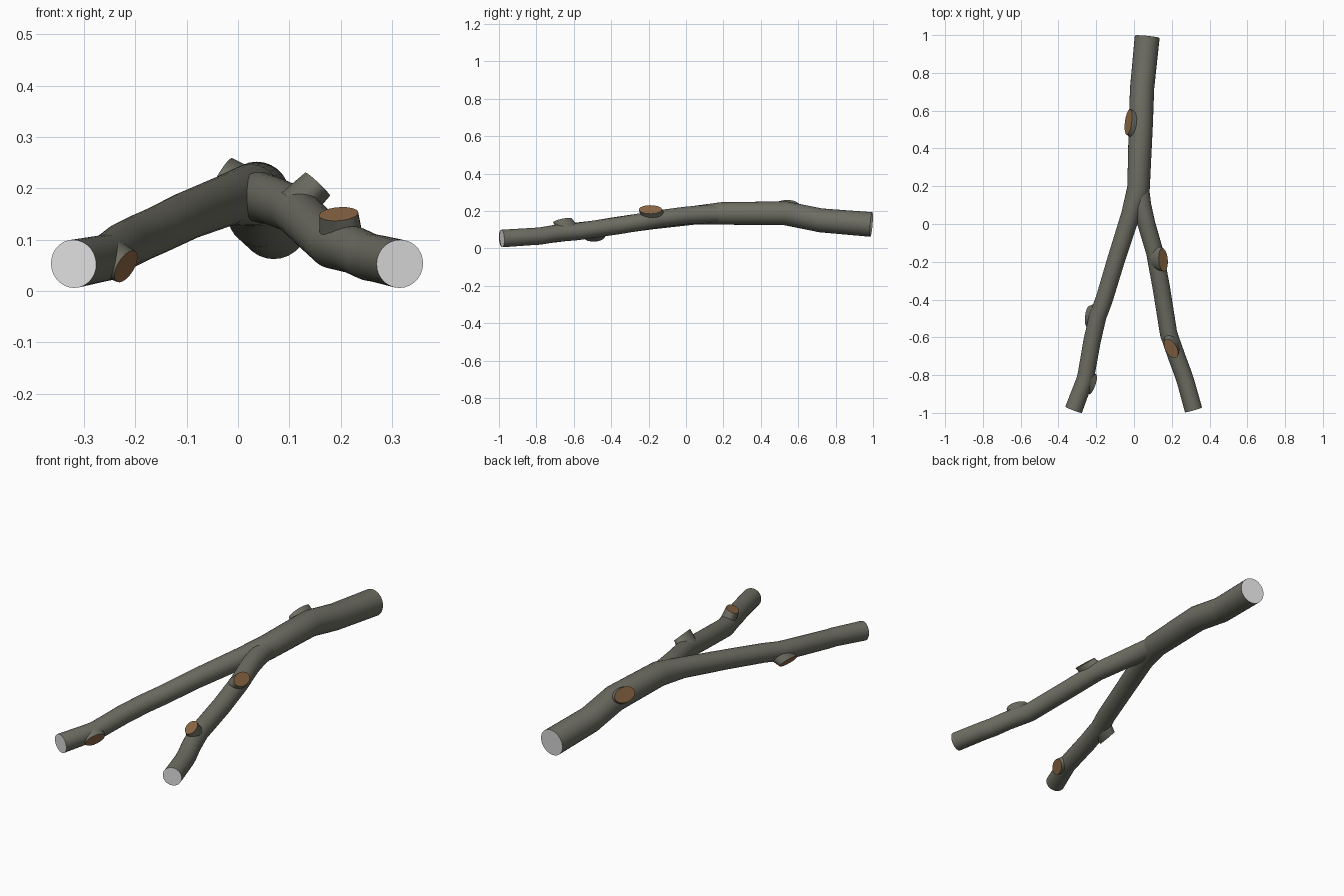
import bpy, bmesh, math
from mathutils import Vector

if "Cube" in bpy.data.objects:
    bpy.data.objects.remove(bpy.data.objects["Cube"])

def mat(name, rgb):
    m = bpy.data.materials.new(name)
    m.diffuse_color = (*rgb, 1)
    m.use_nodes = True
    m.node_tree.nodes["Principled BSDF"].inputs["Base Color"].default_value = m.diffuse_color
    return m

BARK = mat("grey bark", (0.155, 0.155, 0.125))
CUT = mat("brown cut wood", (0.27, 0.14, 0.06))
END = mat("pale end", (0.8, 0.8, 0.8))

def loft(name, rings, mats, cap_start, cap_end):
    """Skin a list of vertex rings; caps use material slot 1."""
    bm = bmesh.new()
    vr = [[bm.verts.new(p) for p in r] for r in rings]
    n = len(vr[0])
    for a, b in zip(vr, vr[1:]):
        for i in range(n):
            bm.faces.new((a[i], a[(i + 1) % n], b[(i + 1) % n], b[i]))
    if cap_start:
        bm.faces.new(vr[0][::-1]).material_index = 1
    if cap_end:
        bm.faces.new(vr[-1]).material_index = 1
    bmesh.ops.recalc_face_normals(bm, faces=bm.faces)
    me = bpy.data.meshes.new(name)
    bm.to_mesh(me)
    bm.free()
    for m in mats:
        me.materials.append(m)
    ob = bpy.data.objects.new(name, me)
    bpy.context.collection.objects.link(ob)
    bpy.context.view_layer.objects.active = ob
    ob.select_set(True)
    bpy.ops.object.shade_smooth_by_angle(angle=math.radians(40))
    ob.select_set(False)

def ellipse(c, u, v, a, b, n):
    return [c + u * (a * math.cos(2 * math.pi * i / n)) + v * (b * math.sin(2 * math.pi * i / n))
            for i in range(n)]

def branch(name, pts, cap_start):
    """Round tube through points (x, y, z, radius)."""
    P = [Vector(p[:3]) for p in pts]
    rings = []
    for i, p in enumerate(P):
        t = Vector((0, 0, 0))
        if i > 0:
            t += (p - P[i - 1]).normalized()
        if i < len(P) - 1:
            t += (P[i + 1] - p).normalized()
        t.normalize()
        u = t.cross(Vector((0, 0, 1))).normalized()
        rings.append(ellipse(p, u, u.cross(t), pts[i][3], pts[i][3], 28))
    loft(name, rings, [BARK, END], cap_start, True)

def stub(name, cap, normal, along, a, b, depth=0.06):
    """Sawn-off twig: flared bark sides and a flat brown oval cut."""
    c, n, t = Vector(cap), Vector(normal).normalized(), Vector(along)
    t = (t - n * t.dot(n)).normalized()
    v = n.cross(t)
    rings = [ellipse(c - n * depth - t * 0.02, t, v, a * 1.1, b * 1.15, 20),
             ellipse(c, t, v, a, b, 20)]
    loft(name, rings, [BARK, CUT], False, True)

# Trunk running on into the left fork
branch("trunk_and_left_fork", [
    (0.07, 0.991, 0.128, 0.066), (0.043, 0.72, 0.150, 0.064), (0.036, 0.53, 0.188, 0.064),
    (0.024, 0.19, 0.187, 0.060), (-0.018, 0.05, 0.178, 0.050), (-0.098, -0.20, 0.147, 0.047),
    (-0.158, -0.40, 0.118, 0.046), (-0.192, -0.49, 0.103, 0.046), (-0.222, -0.62, 0.088, 0.046),
    (-0.252, -0.79, 0.066, 0.045), (-0.262, -0.83, 0.064, 0.045), (-0.32, -0.984, 0.053, 0.047)], True)

# Right fork
branch("right_fork", [
    (0.027, 0.25, 0.185, 0.045), (0.042, 0.10, 0.183, 0.049), (0.066, 0.0, 0.176, 0.047),
    (0.110, -0.15, 0.158, 0.046), (0.145, -0.34, 0.125, 0.046), (0.183, -0.58, 0.090, 0.046),
    (0.225, -0.70, 0.080, 0.046), (0.255, -0.78, 0.066, 0.046), (0.272, -0.83, 0.063, 0.046),
    (0.315, -0.984, 0.053, 0.047)], False)

# Sawn twig stubs
stub("trunk_stub", (-0.030, 0.54, 0.228), (-0.85, 0.1, 0.5), (0, 1, 0.1), 0.068, 0.036)
stub("right_upper_stub", (0.155, -0.19, 0.208), (0.69, 0.05, 0.72), (0.1, -1, 0), 0.062, 0.033)
stub("right_lower_stub", (0.196, -0.66, 0.150), (-0.25, -0.28, 0.92), (0.5, -1, 0), 0.056, 0.032)
stub("left_upper_stub", (-0.240, -0.49, 0.062), (-0.78, 0.1, -0.6), (-0.2, -1, -0.1), 0.058, 0.032)
stub("left_lower_stub", (-0.218, -0.85, 0.048), (0.86, -0.3, -0.4), (-0.2, -1, -0.1), 0.055, 0.034)
